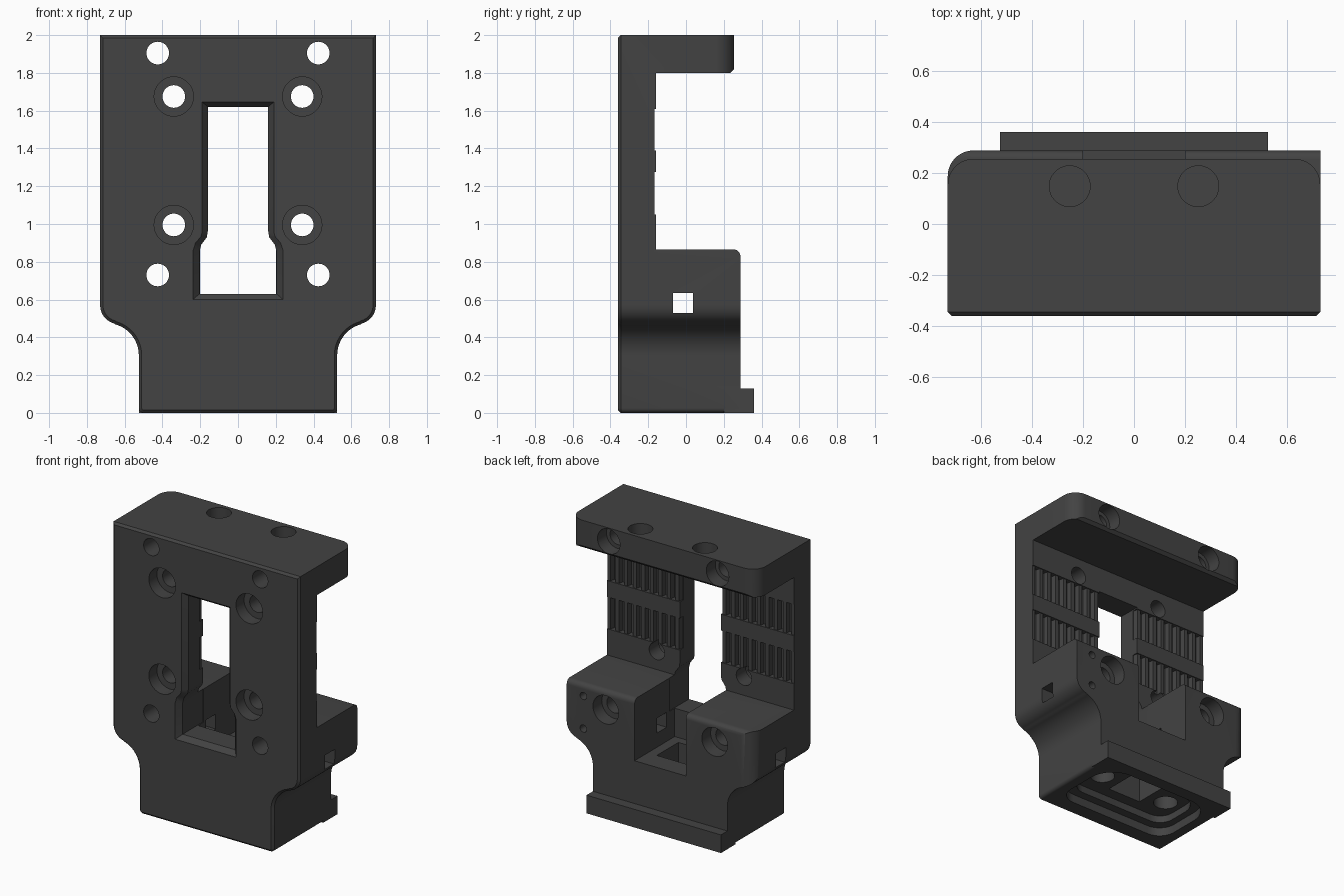
import bpy, bmesh, math

if "Cube" in bpy.data.objects:
    bpy.data.objects.remove(bpy.data.objects["Cube"])

mat = bpy.data.materials.new("dark_grey_plastic")
mat.diffuse_color = (0.056, 0.056, 0.056, 1)
mat.use_nodes = True
mat.node_tree.nodes["Principled BSDF"].inputs["Base Color"].default_value = mat.diffuse_color


def prism(name, pts, axis, lo, hi, far=None, chamfer=0):
    """Extrude a 2D outline along an axis; 'far' gives a different end outline."""
    place = {'X': lambda a, b, h: (h, a, b),
             'Y': lambda a, b, h: (a, h, b),
             'Z': lambda a, b, h: (a, b, h)}[axis]
    bm = bmesh.new()
    v0 = [bm.verts.new(place(a, b, lo)) for a, b in pts]
    v1 = [bm.verts.new(place(a, b, hi)) for a, b in (far or pts)]
    cap = bm.faces.new(v0)
    bm.faces.new(v1[::-1])
    n = len(v0)
    for i in range(n):
        bm.faces.new((v0[i], v1[i], v1[(i + 1) % n], v0[(i + 1) % n]))
    bmesh.ops.recalc_face_normals(bm, faces=bm.faces[:])
    if chamfer:
        bmesh.ops.bevel(bm, geom=list(cap.edges), offset=chamfer, segments=1,
                        affect='EDGES')
    me = bpy.data.meshes.new(name)
    bm.to_mesh(me)
    bm.free()
    ob = bpy.data.objects.new(name, me)
    bpy.context.collection.objects.link(ob)
    me.materials.append(mat)
    return ob


def arc(cx, cy, r, a0, a1, n=10):
    return [(cx + r * math.cos(math.radians(a0 + (a1 - a0) * i / n)),
             cy + r * math.sin(math.radians(a0 + (a1 - a0) * i / n)))
            for i in range(n + 1)]


def circle(cx, cy, r, n=36):
    return arc(cx, cy, r, 0, 360, n)[:-1]


def rect(x0, x1, y0, y1):
    return [(x0, y0), (x1, y0), (x1, y1), (x0, y1)]


def flip(pts):
    return [(-a, b) for a, b in pts][::-1]


def combine(target, other, op='DIFFERENCE'):
    m = target.modifiers.new("bool", 'BOOLEAN')
    m.operation, m.object, m.solver = op, other, 'EXACT'
    bpy.context.view_layer.objects.active = target
    bpy.ops.object.modifier_apply(modifier=m.name)
    bpy.data.objects.remove(other)


def cut(pts, axis, lo, hi, far=None):
    combine(body, prism("cutter", pts, axis, lo, hi, far))


# Front silhouette, extruded to the full block depth
half = (arc(0.50, 0.025, 0.025, -90, 0, 4)
        + arc(0.695, 0.305, 0.17, 180, 105, 12)
        + arc(0.63, 0.57, 0.10, -75, 0, 8)
        + [(0.73, 2.0)])
body = prism("carriage_body", half + flip(half), 'Y', -0.36, 0.288, chamfer=0.015)

# Open gap between top shelf and lower block, with the shelf end
cut([(-0.16, 0.865)] + arc(0.253, 0.83, 0.035, 90, 0, 6)
    + [(0.5, 0.83), (0.5, 2.1), (0.255, 2.1), (0.255, 1.82), (0.235, 1.8), (-0.16, 1.8)],
    'X', -1, 1)

# Rounded rear corners of the shelf and of one block
corner = [(0.9, 0.155)] + arc(0.63, 0.155, 0.10, 0, 90, 10) + [(0.63, 0.5), (0.9, 0.5)]
cut(corner, 'Z', 1.7, 2.1)
cut(flip(corner), 'Z', 1.7, 2.1)
low_corner = [(a, b + 0.033) for a, b in corner]
cut(flip(low_corner), 'Z', 0.2, 0.95)

# Rear foot lip
combine(body, prism("foot_lip", rect(-0.525, 0.525, 0.2, 0.36), 'Z', 0.0, 0.128), 'UNION')

# Notch between the two blocks
cut(rect(-0.2, 0.2, 0.43, 1.0), 'Y', -0.16, 0.5)

# Stepped front window with chamfered rim
inner = [(0.205, 0.63), (0.205, 0.85), (0.195, 0.89), (0.165, 0.93), (0.16, 0.96), (0.16, 1.62)]
outer = [(0.243, 0.595), (0.243, 0.86), (0.23, 0.90), (0.20, 0.935), (0.194, 0.96), (0.194, 1.65)]
cut(inner + flip(inner), 'Y', -0.5, -0.1)
cut(outer + flip(outer), 'Y', -0.365, -0.325, inner + flip(inner))

# Toothed belt channels on the rear of the plate
pitch, teeth = 0.067, []
for i in range(10):
    x = 0.13 + i * pitch
    teeth += [(x, -0.167), (x + 0.006, -0.2), (x + 0.034, -0.2), (x + 0.04, -0.167)]
comb = teeth + [(0.8, -0.167), (0.8, -0.1), (0.13, -0.1)]
for z0, z1 in ((1.05, 1.275), (1.39, 1.61)):
    cut(comb, 'Z', z0, z1)
    cut(flip(comb), 'Z', z0, z1)

for s in (-1, 1):
    # Front counterbored screw holes
    for z in (0.995, 1.675):
        cut(circle(s * 0.34, z, 0.06), 'Y', -0.5, 0.0)
        cut(circle(s * 0.34, z, 0.104), 'Y', -0.5, -0.27)
    # Long bolt holes with rear counterbores
    for z, y in ((0.73, 0.19), (1.905, 0.155)):
        cut(circle(s * 0.425, z, 0.06), 'Y', -0.5, 0.5)
        cut(circle(s * 0.425, z, 0.1 if z < 1 else 0.088), 'Y', y, 0.5)
    # Blind sockets in the shelf top
    cut(circle(s * 0.252, 0.148, 0.08), 'Z', 1.9, 2.1)

# Square cross hole and two pilot holes
cut(rect(-0.07, 0.037, 0.53, 0.635), 'X', -1, 1)
for z in (0.55, 0.78):
    cut(circle(0.6, z, 0.026, 16), 'Y', 0.12, 0.5)

# Underside recess with sockets and a central opening
recess = (arc(0.32, -0.12, 0.12, -90, 0, 8) + arc(0.26, 0.09, 0.18, 0, 90, 8))
cut(recess + flip(recess), 'Z', -0.1, 0.06)
pocket = (arc(0.29, -0.08, 0.1, -90, 0, 6) + arc(0.25, 0.06, 0.14, 0, 90, 6))
cut(pocket + flip(pocket), 'Z', -0.1, 0.11)
for s in (-1, 1):
    cut(circle(s * 0.27, 0, 0.08), 'Z', -0.1, 0.28)
cut(rect(-0.13, 0.13, -0.1, 0.14), 'Z', -0.1, 0.5)

# Smooth the rounds, keep the edges crisp
bpy.ops.object.select_all(action='DESELECT')
body.select_set(True)
bpy.context.view_layer.objects.active = body
bpy.ops.object.shade_smooth_by_angle(angle=math.radians(30))
